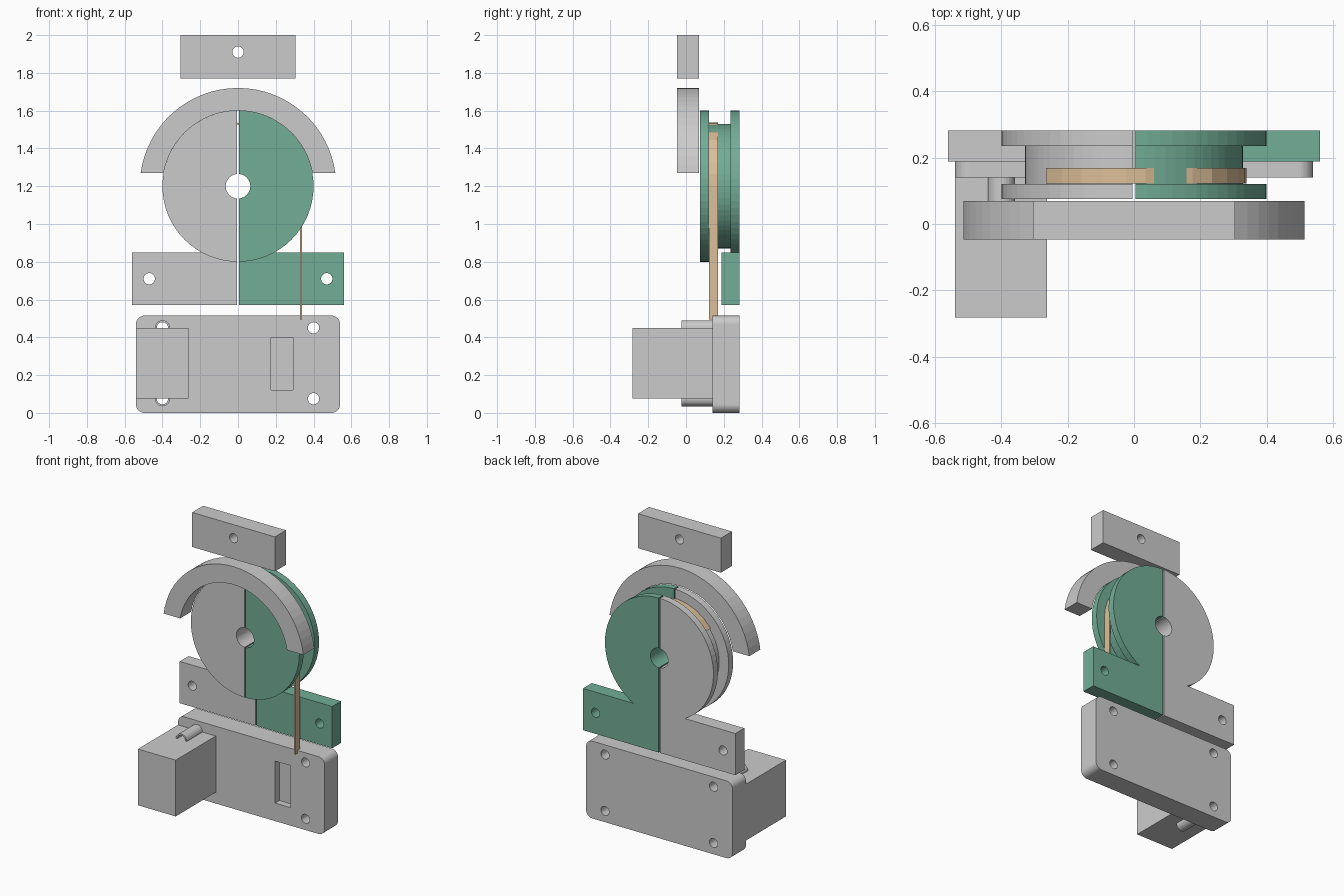
import bpy, bmesh
from math import sin, cos, pi, radians, asin

if "Cube" in bpy.data.objects:
    bpy.data.objects.remove(bpy.data.objects["Cube"])

YB = 0.282           # back plane
CZ = 1.2             # spool axis height


def finish(name, bm, color=None):
    bmesh.ops.recalc_face_normals(bm, faces=bm.faces)
    me = bpy.data.meshes.new(name)
    bm.to_mesh(me)
    bm.free()
    ob = bpy.data.objects.new(name, me)
    bpy.context.collection.objects.link(ob)
    if color:
        me.materials.append(color)
    return ob


def material(name, rgb):
    m = bpy.data.materials.new(name)
    m.diffuse_color = (*rgb, 1)
    m.use_nodes = True
    m.node_tree.nodes["Principled BSDF"].inputs["Base Color"].default_value = m.diffuse_color
    return m


def extrude(name, pts, y0, y1, color=None):
    """Extrude an x/z outline from y0 to y1."""
    bm = bmesh.new()
    f = bm.faces.new([bm.verts.new((x, y0, z)) for x, z in pts])
    r = bmesh.ops.extrude_face_region(bm, geom=[f])
    for v in r["geom"]:
        if isinstance(v, bmesh.types.BMVert):
            v.co.y = y1
    return finish(name, bm, color)


def rect(x0, x1, z0, z1):
    return [(x0, z0), (x1, z0), (x1, z1), (x0, z1)]


def arc(cx, cz, r, a0, a1, n):
    return [(cx + r * cos(a0 + (a1 - a0) * i / n), cz + r * sin(a0 + (a1 - a0) * i / n))
            for i in range(n + 1)]


def boolean(ob, other, op="DIFFERENCE"):
    """Apply a boolean and remove the helper object."""
    m = ob.modifiers.new("bool", "BOOLEAN")
    m.operation, m.object, m.solver = op, other, "EXACT"
    bpy.context.view_layer.update()
    dg = bpy.context.evaluated_depsgraph_get()
    me = bpy.data.meshes.new_from_object(ob.evaluated_get(dg))
    ob.modifiers.clear()
    ob.data = me
    bpy.data.objects.remove(other)


def drill(ob, x, z, r=0.03):
    boolean(ob, extrude("cutter", arc(x, z, r, 0, 2 * pi, 32)[:-1], -0.5, 0.5))


green = material("green", (0.17, 0.42, 0.31))
tan = material("tan", (0.72, 0.52, 0.32))

# Top block with screw hole
top = extrude("top_block", rect(-0.305, 0.305, 1.77, 2.0), -0.047, 0.069)
drill(top, 0, 1.91)

# Arched guard, cut level at its ends
ro, ri, h = 0.52, 0.40, 0.07
ao, ai = asin(h / ro), asin(h / ri)
extrude("arched_guard", arc(0, CZ, ro, ao, pi - ao, 32) + arc(0, CZ, ri, pi - ai, ai, 32),
        -0.047, 0.069)


# Split spool: each half is a half-turned profile fused to a drilled foot
def spool_half(name, side, color=None):
    gap, n = 0.004, 32
    prof = [(0.065, 0.075), (0.4, 0.075), (0.4, 0.121), (0.329, 0.121),
            (0.329, 0.235), (0.4, 0.235), (0.4, YB), (0.065, YB)]
    bm = bmesh.new()
    rings = []
    for i in range(n + 1):
        a = -pi / 2 + pi * i / n
        rings.append([bm.verts.new((side * max(gap, r * cos(a)), y, CZ + r * sin(a)))
                      for r, y in prof])
    k = len(prof)
    for a, b in zip(rings, rings[1:]):
        for j in range(k):
            bm.faces.new((a[j], a[(j + 1) % k], b[(j + 1) % k], b[j]))
    bm.faces.new(rings[0])
    bm.faces.new(rings[-1])
    ob = finish(name, bm, color)
    foot = extrude("foot", rect(side * gap, side * 0.562, 0.57, 0.848), 0.189, YB, color)
    boolean(ob, foot, "UNION")
    drill(ob, side * 0.47, 0.71)


spool_half("spool_half_right", 1, green)
spool_half("spool_half_left", -1)

# Strap: wraps over the core, dips below its surface once, then hangs down
path = [(142, 0.333), (130, 0.334), (118, 0.334), (106, 0.334), (94, 0.334), (84, 0.329),
        (70, 0.320), (58, 0.327), (46, 0.334), (34, 0.334), (22, 0.334), (11, 0.334), (0, 0.334)]
outer, inner = [], []
for deg, r in path:
    a = radians(deg)
    for lst, d in ((outer, 0.005), (inner, -0.005)):
        lst.append(((r + d) * cos(a), CZ + (r + d) * sin(a)))
outer.append((0.339, 0.495))
inner.append((0.329, 0.495))
extrude("strap", outer + inner[::-1], 0.1215, 0.169, tan)

# Base housing: rounded plate with four holes and a shallow window
c = 0.045
corners = [(0.495, 0.515 - c, 0), (-0.495, 0.515 - c, 1), (-0.495, c, 2), (0.495, c, 3)]
outline = [p for x, z, q in corners for p in arc(x, z, c, q * pi / 2, (q + 1) * pi / 2, 8)]
base = extrude("base_housing", outline, 0.14, YB)
boolean(base, extrude("cutter", rect(0.175, 0.29, 0.12, 0.40), 0.1, 0.185))
for x in (-0.4, 0.4):
    for z in (0.075, 0.45):
        drill(base, x, z)

# Screw bosses on the motor side
for label, z in (("lower", 0.075), ("upper", 0.45)):
    boss = extrude("boss_" + label, arc(-0.4, z, 0.04, 0, 2 * pi, 32)[:-1], -0.025, 0.14)
    drill(boss, -0.4, z)

# Motor block in front of the housing
extrude("motor_block", rect(-0.54, -0.262, 0.075, 0.45), -0.282, 0.14)
